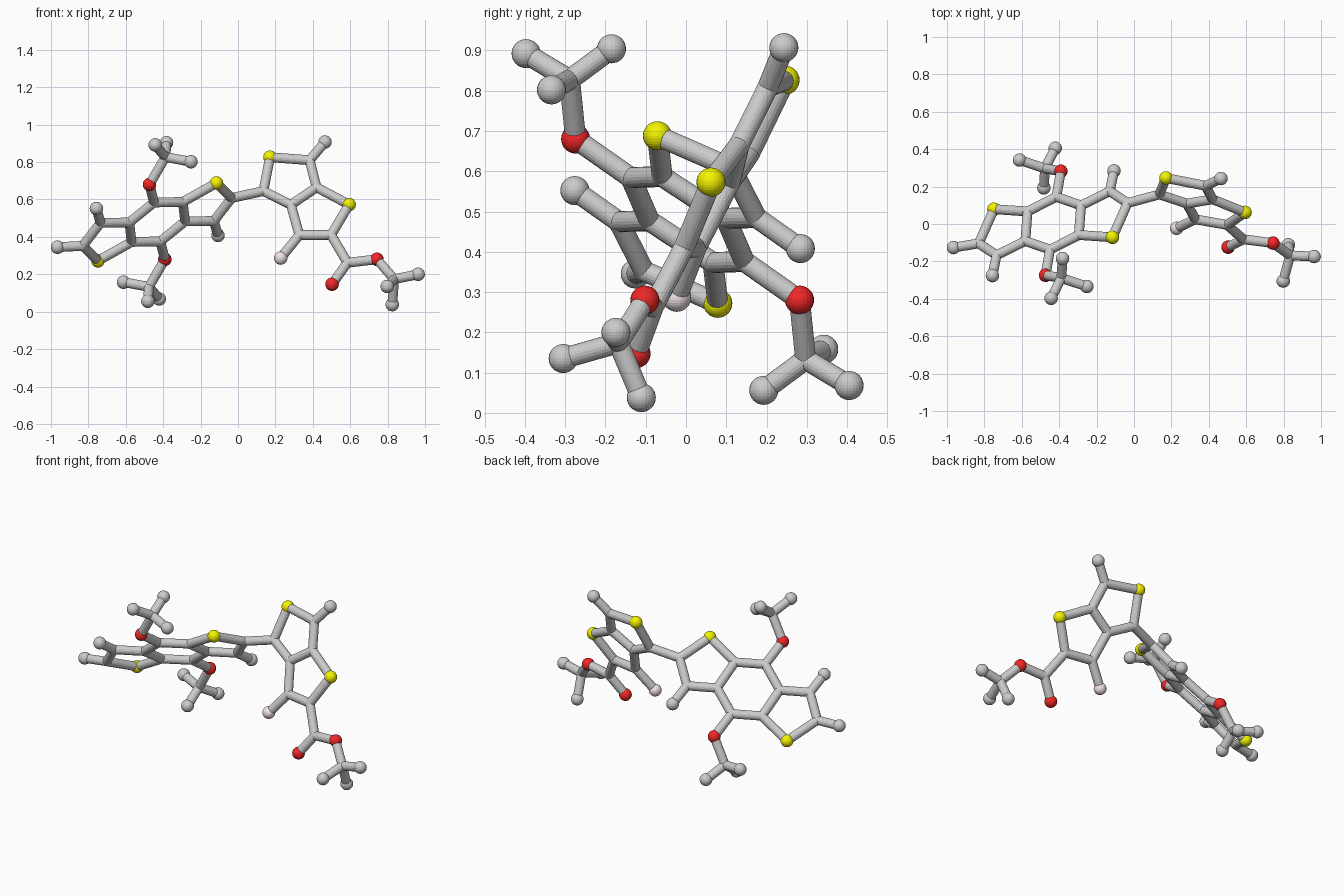
import bpy, bmesh
from mathutils import Vector, Matrix

if "Cube" in bpy.data.objects:
    bpy.data.objects.remove(bpy.data.objects["Cube"])

ATOM_R, BOND_R = 0.036, 0.026

# Fused three-ring unit: one half as offsets from its inversion centre
centre = Vector((-.432, .004, .48))
half = {
    "sulfur": (-.317, .075, -.208), "c2": (-.398, -.108, -.128),
    "c3": (-.303, -.171, -.005), "tip3": (-.325, -.28, .072),
    "b1": (-.137, .063, -.107), "b6": (-.149, -.095, -.003),
    "b2": (.017, .141, -.104), "oxygen": (.041, .278, -.2),
    "cap": (-.044, .293, -.347), "tip_a": (-.18, .338, -.322),
    "tip_b": (-.05, .189, -.424), "tip_c": (.011, .401, -.412),
}
half_bonds = ("sulfur-c2 c2-c3 c3-b6 c3-tip3 b6-b1 b1-sulfur b1-b2 "
              "b2-oxygen oxygen-cap cap-tip_a cap-tip_b cap-tip_c")

atoms, bonds = {}, []
for side, sign in (("left", 1), ("right", -1)):
    for name, off in half.items():
        atoms[f"{side}_{name}"] = centre + sign * Vector(off)
    for pair in half_bonds.split():
        a, b = pair.split("-")
        bonds.append((f"{side}_{a}", f"{side}_{b}"))
atoms["left_tip2"] = Vector((-.965, -.126, .345))
bonds += [("left_b2", "right_b6"), ("right_b2", "left_b6"), ("left_c2", "left_tip2")]

# Two-ring unit with the ester tail
tail = {
    "link": (.136, .158, .645), "sulfur_top": (.171, .246, .826),
    "ch": (.383, .204, .81), "tip_top": (.465, .243, .907),
    "fuse_a": (.42, .132, .665), "fuse_b": (.283, .109, .572),
    "sulfur_side": (.594, .062, .573), "cf": (.328, .025, .41),
    "fluorine": (.228, -.023, .287), "ce": (.498, -.005, .41),
    "carbonyl": (.585, -.082, .262), "oxygen_end": (.503, -.124, .147),
    "oxygen_mid": (.743, -.102, .28), "methyl": (.835, -.168, .174),
    "tip_m1": (.963, -.174, .2), "tip_m2": (.798, -.305, .135),
    "tip_m3": (.825, -.111, .038),
}
atoms.update({n: Vector(p) for n, p in tail.items()})
bonds += [tuple(p.split("-")) for p in (
    "right_c2-link link-sulfur_top sulfur_top-ch ch-tip_top ch-fuse_a fuse_a-fuse_b "
    "fuse_b-link fuse_a-sulfur_side sulfur_side-ce ce-cf cf-fuse_b cf-fluorine "
    "ce-carbonyl carbonyl-oxygen_end carbonyl-oxygen_mid oxygen_mid-methyl "
    "methyl-tip_m1 methyl-tip_m2 methyl-tip_m3").split()]


def finish(name, bm, color=None):
    mesh = bpy.data.meshes.new(name)
    bm.to_mesh(mesh)
    bm.free()
    obj = bpy.data.objects.new(name, mesh)
    bpy.context.collection.objects.link(obj)
    if color:
        mat = bpy.data.materials.new(name + "_color")
        mat.diffuse_color = color
        mat.use_nodes = True
        mat.node_tree.nodes["Principled BSDF"].inputs["Base Color"].default_value = mat.diffuse_color
        mesh.materials.append(mat)


def add_ball(bm, p, r):
    bmesh.ops.create_uvsphere(bm, u_segments=24, v_segments=16, radius=r,
                              matrix=Matrix.Translation(p))


# Coloured and grey balls
groups = {
    "sulfur": (.9, .9, .0, 1), "oxygen": (.9, .02, .02, 1),
    "fluorine": (.9, .78, .8, 1), "tip": None,
}
for key, color in groups.items():
    bm = bmesh.new()
    for name, p in atoms.items():
        if key in name:
            add_ball(bm, p, ATOM_R)
    finish(key + "_balls", bm, color)

# Rods, with rounded joints where only rods meet
bm = bmesh.new()
for a, b in bonds:
    d = atoms[b] - atoms[a]
    mid = Matrix.Translation((atoms[a] + atoms[b]) / 2)
    bmesh.ops.create_cone(bm, cap_ends=True, segments=20, radius1=BOND_R, radius2=BOND_R,
                          depth=d.length,
                          matrix=mid @ d.to_track_quat("Z", "Y").to_matrix().to_4x4())
for name, p in atoms.items():
    if not any(k in name for k in groups):
        add_ball(bm, p, BOND_R)
finish("bond_rods", bm)
